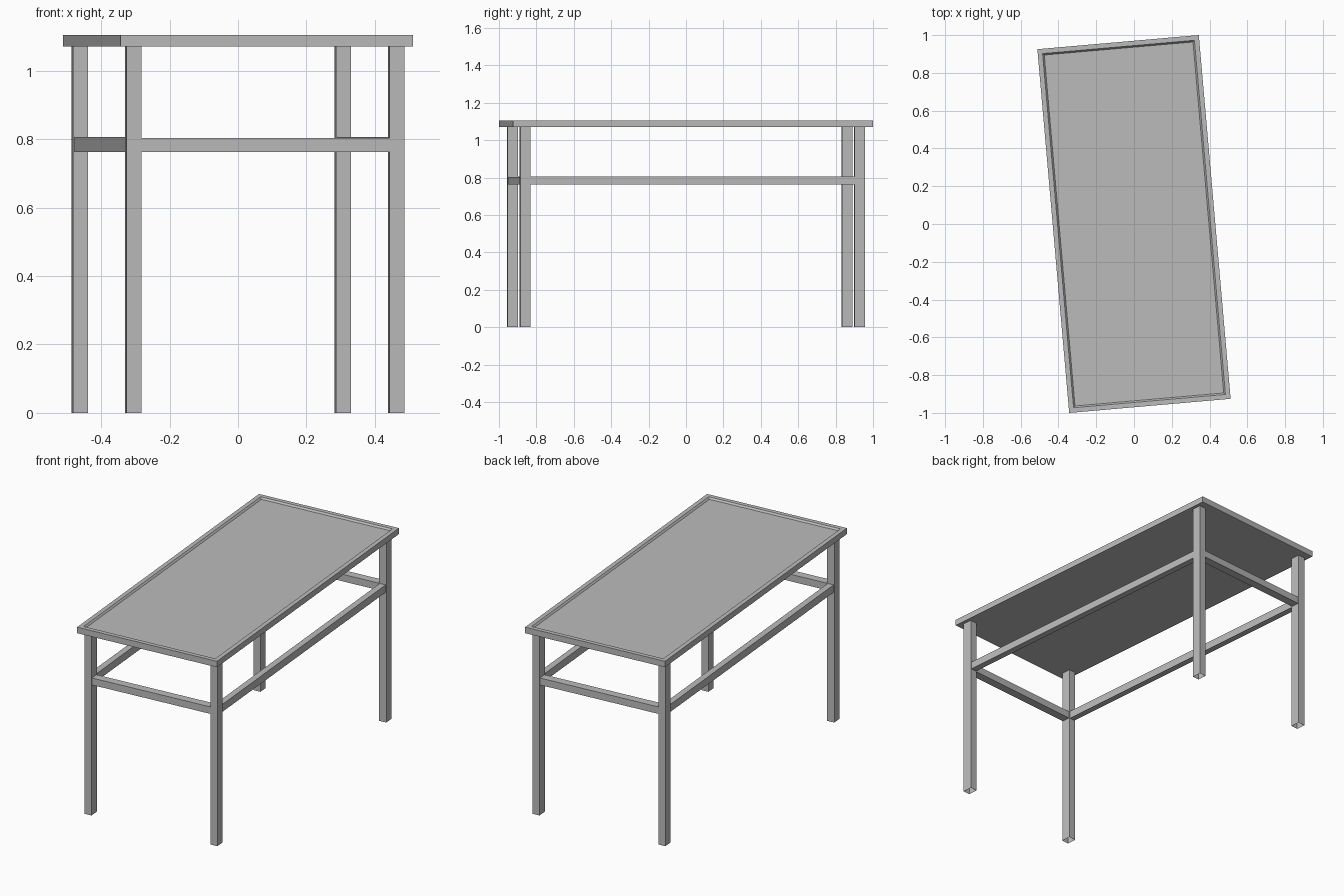
import bpy, bmesh, math
from mathutils import Matrix

cube = bpy.data.objects.get("Cube")
if cube:
    bpy.data.objects.remove(cube, do_unlink=True)

TURN = Matrix.Rotation(math.radians(5), 4, 'Z')   # whole table is turned slightly
HALF_X, HALF_Y = 0.429, 0.9665
UNDERSIDE, TOP = 1.07, 1.105

grey = bpy.data.materials.new("plain_grey")
grey.use_nodes = True
colour = (0.5, 0.5, 0.5, 1)
grey.diffuse_color = colour
grey.node_tree.nodes["Principled BSDF"].inputs["Base Color"].default_value = colour


def finish(name, bm):
    mesh = bpy.data.meshes.new(name)
    bmesh.ops.transform(bm, matrix=TURN, verts=bm.verts)
    bm.to_mesh(mesh)
    bm.free()
    mesh.materials.append(grey)
    obj = bpy.data.objects.new(name, mesh)
    bpy.context.collection.objects.link(obj)
    return obj


def box(low, high):
    bm = bmesh.new()
    size = [b - a for a, b in zip(low, high)]
    centre = [(a + b) / 2 for a, b in zip(low, high)]
    bmesh.ops.create_cube(bm, size=1, matrix=Matrix.Translation(centre) @ Matrix.Diagonal((*size, 1)))
    return bm


def face_towards(bm, z):
    bm.normal_update()
    return [f for f in bm.faces if f.normal.z * z > 0.9]


# Table top with a raised rim and a shallow sunken panel
bm = box((-HALF_X, -HALF_Y, UNDERSIDE), (HALF_X, HALF_Y, TOP))
panel = face_towards(bm, 1)
bmesh.ops.inset_region(bm, faces=panel, thickness=0.036)
bmesh.ops.inset_region(bm, faces=panel, thickness=0.012, depth=-0.01)
finish("table_top", bm)

# Legs: open-ended square tubes
for end, sy in (("front", -1), ("back", 1)):
    for side, sx in (("left", 1), ("right", -1)):
        x, y = sx * 0.386, sy * 0.897
        bm = box((x - 0.022, y - 0.028, 0), (x + 0.022, y + 0.028, UNDERSIDE))
        bmesh.ops.delete(bm, geom=face_towards(bm, -1), context='FACES')
        finish(f"{end}_{side}_leg", bm)

# Rails between the legs, nearly flush with their outer faces
for name, s in (("left", 1), ("right", -1)):
    x = s * 0.386
    finish(f"{name}_side_rail", box((x - 0.018, -0.87, 0.762), (x + 0.018, 0.87, 0.806)))
for name, s in (("front", -1), ("back", 1)):
    y = s * 0.897
    finish(f"{name}_end_rail", box((-0.365, y - 0.024, 0.763), (0.365, y + 0.024, 0.804)))
